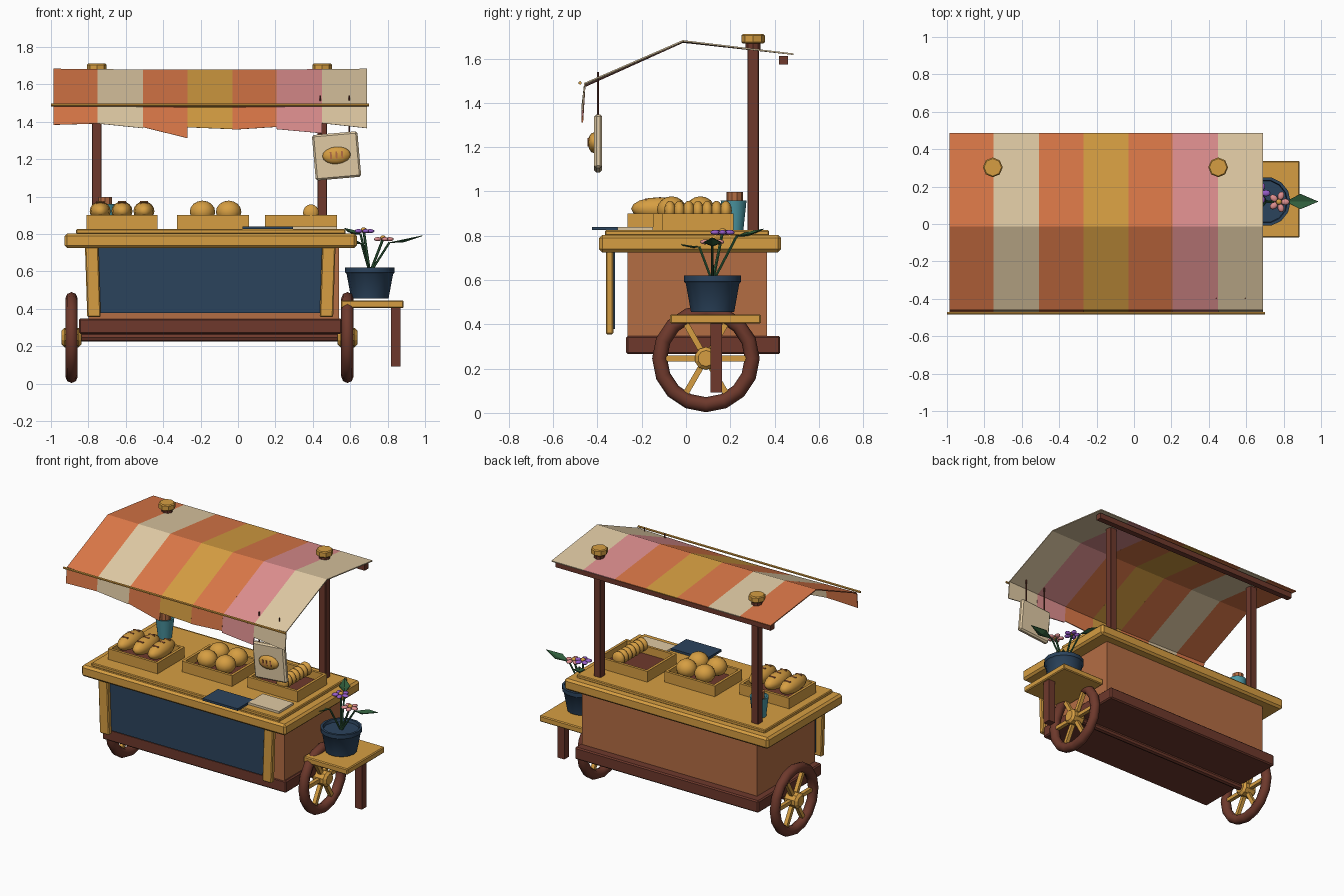
import bpy, bmesh, math
from mathutils import Vector, Matrix, Euler

if "Cube" in bpy.data.objects:
    bpy.data.objects.remove(bpy.data.objects["Cube"])


def material(name, rgb):
    lin = [((c / 255 + 0.055) / 1.055) ** 2.4 for c in rgb]
    m = bpy.data.materials.new(name)
    m.diffuse_color = (*lin, 1)
    m.use_nodes = True
    m.node_tree.nodes["Principled BSDF"].inputs["Base Color"].default_value = m.diffuse_color
    return m


BROWN = material("dark_brown", (110, 57, 44))
TAN = material("golden_tan", (214, 158, 66))
SIENNA = material("sienna", (180, 109, 68))
BLUE = material("navy_blue", (43, 67, 92))
ORANGE = material("orange", (219, 120, 72))
CREAM = material("cream", (224, 202, 164))
PINK = material("pink", (222, 143, 143))
TEAL = material("teal", (76, 152, 164))
GREEN = material("leaf_green", (48, 94, 60))
PURPLE = material("purple", (150, 92, 200))


def finish(name, bm, mats, smooth=False):
    me = bpy.data.meshes.new(name)
    bmesh.ops.recalc_face_normals(bm, faces=bm.faces)
    bm.to_mesh(me)
    bm.free()
    for m in (mats if isinstance(mats, list) else [mats]):
        me.materials.append(m)
    ob = bpy.data.objects.new(name, me)
    bpy.context.collection.objects.link(ob)
    if smooth:
        for p in me.polygons:
            p.use_smooth = True
    return ob


def add_box(bm, a, b):
    c, s = (Vector(a) + Vector(b)) / 2, Vector(b) - Vector(a)
    return bmesh.ops.create_cube(bm, size=1, matrix=Matrix.LocRotScale(c, None, s))["verts"]


def box(name, a, b, mat, bevel=0.0):
    bm = bmesh.new()
    add_box(bm, a, b)
    if bevel:
        bmesh.ops.bevel(bm, geom=bm.edges[:], offset=bevel, segments=1, affect='EDGES')
    return finish(name, bm, mat)


def rod(name, p, q, r, mat, sides=8, r2=None, bevel=0.0):
    p, q = Vector(p), Vector(q)
    bm = bmesh.new()
    rot = (q - p).to_track_quat('Z', 'Y')
    bmesh.ops.create_cone(bm, cap_ends=True, segments=sides, radius1=r,
                          radius2=r if r2 is None else r2, depth=(q - p).length,
                          matrix=Matrix.LocRotScale((p + q) / 2, rot, None))
    if bevel:
        caps = {e for f in bm.faces if len(f.verts) == sides for e in f.edges}
        bmesh.ops.bevel(bm, geom=list(caps), offset=bevel, segments=1, affect='EDGES')
    return finish(name, bm, mat)


def blob(name, c, s, mat, u=12, v=8, rot=(0, 0, 0)):
    bm = bmesh.new()
    bmesh.ops.create_uvsphere(bm, u_segments=u, v_segments=v, radius=1,
                              matrix=Matrix.LocRotScale(Vector(c), Euler(rot), Vector(s)))
    return finish(name, bm, mat, True)


def lathe(name, profile, c, mat, sides=14):
    bm = bmesh.new()
    vs = [bm.verts.new((c[0] + r, c[1], c[2] + z)) for r, z in profile]
    es = [bm.edges.new(e) for e in zip(vs, vs[1:])]
    bmesh.ops.spin(bm, geom=vs + es, cent=c, axis=(0, 0, 1), angle=math.tau, steps=sides)
    bmesh.ops.remove_doubles(bm, verts=bm.verts, dist=1e-4)
    ob = finish(name, bm, mat, True)
    ob.data.set_sharp_from_angle(angle=math.radians(40))
    return ob


# Wheels: rim, spokes, hub and axle
WY, WZ = 0.09, 0.246
for side, x in (("left", -0.89), ("right", 0.585)):
    bm = bmesh.new()
    n, k = 16, 8
    ring = [[bm.verts.new((x + 0.033 * math.sin(j * math.tau / k),
                           WY + (0.209 + 0.034 * math.cos(j * math.tau / k)) * math.cos(i * math.tau / n),
                           WZ + (0.209 + 0.034 * math.cos(j * math.tau / k)) * math.sin(i * math.tau / n)))
             for j in range(k)] for i in range(n)]
    for i in range(n):
        for j in range(k):
            a, b = ring[i], ring[(i + 1) % n]
            bm.faces.new((a[j], b[j], b[(j + 1) % k], a[(j + 1) % k]))
    finish(side + "_wheel_rim", bm, BROWN, True)
    bm = bmesh.new()
    for i in range(3):
        vs = add_box(bm, (x - 0.013, WY - 0.19, WZ - 0.013), (x + 0.013, WY + 0.19, WZ + 0.013))
        bmesh.ops.rotate(bm, verts=vs, cent=(x, WY, WZ), matrix=Matrix.Rotation(i * math.pi / 3, 3, 'X'))
    finish(side + "_wheel_spokes", bm, TAN)
    rod(side + "_wheel_hub", (x - 0.053, WY, WZ), (x + 0.053, WY, WZ), 0.052, TAN, 10, bevel=0.015)
rod("axle", (-0.86, WY, WZ), (0.56, WY, WZ), 0.022, BROWN)

# Chassis and body
box("chassis", (-0.85, -0.27, 0.265), (0.555, 0.425, 0.348), BROWN, 0.008)
box("body", (-0.80, -0.265, 0.34), (0.54, 0.365, 0.73), SIENNA)
box("counter", (-0.927, -0.392, 0.725), (0.635, 0.43, 0.803), TAN, 0.014)
box("counter_top", (-0.866, -0.366, 0.80), (0.575, 0.375, 0.825), TAN, 0.005)
box("front_panel", (-0.765, -0.332, 0.378), (0.475, -0.32, 0.73), BLUE)
for side, x, lean in (("left", -0.782, 0.012), ("right", 0.485, -0.012)):
    ob = box(side + "_front_slat", (x - 0.036, -0.362, 0.355), (x + 0.036, -0.328, 0.73), TAN, 0.006)
    for v in ob.data.vertices:
        if v.co.z < 0.5:
            v.co.x += lean

# Posts with caps, and rear beam
for side, x in (("left", -0.755), ("right", 0.45)):
    box(side + "_post", (x - 0.026, 0.277, 0.82), (x + 0.026, 0.329, 1.68), BROWN, 0.003)
    rod(side + "_post_cap", (x, 0.303, 1.668), (x, 0.303, 1.71), 0.053, TAN, 8, bevel=0.006)
    rod(side + "_post_collar", (x, 0.303, 1.64), (x, 0.303, 1.67), 0.034, BROWN, 8)
box("rear_beam", (-0.97, 0.42, 1.573), (0.675, 0.46, 1.612), BROWN)

# Striped awning with uneven valance
EDGES = [-0.987, -0.75, -0.507, -0.27, -0.03, 0.207, 0.448, 0.69]
DROP = [(1.383, 1.39), (1.39, 1.365), (1.37, 1.312), (1.37, 1.36), (1.357, 1.372), (1.36, 1.338), (1.392, 1.365)]
STRIPE = [0, 1, 0, 2, 0, 3, 1]
bm = bmesh.new()
for i, (drops, col) in enumerate(zip(DROP, STRIPE)):
    cols = []
    for x, d in zip(EDGES[i:i + 2], drops):
        sag = 0.014 * math.sin(math.pi * (x + 0.987) / 1.677)
        cols.append([bm.verts.new(p) for p in ((x, 0.485, 1.62), (x, -0.014, 1.68 - sag * 0.4),
                                               (x, -0.457, 1.488 - sag), (x, -0.468, d))])
    for j in range(3):
        f = bm.faces.new((cols[0][j], cols[1][j], cols[1][j + 1], cols[0][j + 1]))
        f.material_index = col
awning = finish("awning", bm, [ORANGE, CREAM, TAN, PINK])
mod = awning.modifiers.new("thickness", 'SOLIDIFY')
mod.thickness, mod.offset = 0.007, 0
rod("awning_rod", (-1.0, -0.478, 1.49), (0.70, -0.478, 1.49), 0.008, TAN, 6)

# Hanging sign with bread emblem
SC = Vector((0.527, -0.397, 1.217))
parts = [box("sign_board", SC - Vector((0.122, 0.018, 0.122)), SC + Vector((0.122, 0.018, 0.122)), CREAM, 0.01),
         blob("sign_bread", SC + Vector((0, -0.02, 0.003)), (0.076, 0.026, 0.046), TAN)]
for k in (-1, 0, 1):
    c = SC + Vector((k * 0.03, -0.044 + abs(k) * 0.004, 0.005))
    ob = box("sign_bread_score", c - Vector((0.005, 0.004, 0.018)), c + Vector((0.005, 0.004, 0.018)), SIENNA)
    parts.append(ob)
tilt = Matrix.Translation(SC) @ Matrix.Rotation(math.radians(-5), 4, 'Y') @ Matrix.Translation(-SC)
for ob in parts:
    ob.data.transform(tilt)
for x in (0.44, 0.595):
    rod("sign_cord", (x, -0.397, 1.33), (x, -0.397, 1.54), 0.004, BROWN, 6)


# Bread trays: dark floor and four walls
def tray(name, x0, x1, y0, y1):
    t, z0, z1 = 0.018, 0.826, 0.9
    box(name + "_floor", (x0 + t, y0 + t, z0), (x1 - t, y1 - t, z0 + 0.02), BROWN)
    bm = bmesh.new()
    for a, b in (((x0, y0), (x1, y0 + t)), ((x0, y1 - t), (x1, y1)),
                 ((x0, y0 + t), (x0 + t, y1 - t)), ((x1 - t, y0 + t), (x1, y1 - t))):
        add_box(bm, (*a, z0), (*b, z1))
    finish(name, bm, TAN)


tray("left_tray", -0.81, -0.43, -0.265, 0.03)
tray("middle_tray", -0.325, 0.06, -0.15, 0.15)
tray("right_tray", 0.145, 0.53, -0.105, 0.215)
for x in (-0.737, -0.62, -0.503):
    blob("long_loaf", (x, -0.118, 0.922), (0.056, 0.13, 0.052), TAN)
    for y in (-0.18, -0.118, -0.056):
        z = 0.922 + 0.052 * math.sqrt(1 - ((y + 0.118) / 0.13) ** 2)
        box("loaf_score", (x - 0.022, y - 0.005, z - 0.01), (x + 0.022, y + 0.005, z + 0.001), SIENNA)
for x in (-0.19, -0.05):
    for y in (-0.065, 0.065):
        blob("round_bun", (x, y, 0.918), (0.068, 0.066, 0.06), TAN)
for i in range(7):
    blob("bread_slice", (0.39, -0.072 + i * 0.042, 0.912), (0.045, 0.027, 0.046), TAN, 10, 8)

# Booklets and cup on the counter
box("blue_booklet", (0.025, -0.425, 0.825), (0.295, -0.255, 0.84), BLUE)
box("cream_booklet", (0.295, -0.31, 0.825), (0.53, -0.15, 0.84), CREAM)
lathe("cup", [(0, 0), (0.045, 0), (0.06, 0.135), (0.05, 0.135), (0.047, 0.115), (0, 0.115)], (-0.71, 0.215, 0.825), TEAL)
rod("cup_stopper", (-0.71, 0.22, 0.94), (-0.71, 0.22, 0.998), 0.037, SIENNA, 10)

# Side shelf with leg and flower pot
box("side_shelf", (0.55, -0.072, 0.403), (0.886, 0.338, 0.445), TAN, 0.006)
box("shelf_leg", (0.817, 0.11, 0.092), (0.87, 0.163, 0.41), BROWN)
PC = (0.705, 0.12, 0.445)
lathe("flower_pot", [(0, 0.01), (0.1, 0.01), (0.124, 0.14), (0.132, 0.148), (0.132, 0.175),
                     (0.116, 0.175), (0.112, 0.155), (0, 0.155)], PC, BLUE)


# Leaves: folded blades on thin stems; flowers: petals round a centre
def leaf(base, tip, width):
    base, tip = Vector(base), Vector(tip)
    mid = base.lerp(tip, 0.45)
    side = (tip - base).cross(Vector((0, 0, 1))).normalized() * width
    bm = bmesh.new()
    b, t, m, l, r = [bm.verts.new(p) for p in (base, tip, mid - Vector((0, 0, 0.012)), mid + side, mid - side)]
    for f in ((b, m, l), (m, t, l), (b, r, m), (r, t, m)):
        bm.faces.new(f)
    mod = finish("leaf", bm, GREEN).modifiers.new("thickness", 'SOLIDIFY')
    mod.thickness = 0.004
    rod("leaf_stem", (0.705, 0.12, 0.59), base, 0.006, GREEN, 6)


leaf((0.81, 0.12, 0.755), (0.985, 0.12, 0.792), 0.04)
leaf((0.66, 0.06, 0.75), (0.56, -0.06, 0.775), 0.035)
leaf((0.655, 0.23, 0.80), (0.57, 0.35, 0.832), 0.035)
for c, mat in (((0.672, 0.165, 0.815), PURPLE), ((0.775, 0.118, 0.772), PINK)):
    rod("flower_stem", (0.705, 0.12, 0.59), c, 0.007, GREEN, 6)
    blob("flower_centre", (c[0], c[1], c[2] + 0.006), (0.016, 0.016, 0.014), TAN, 8, 6)
    for i in range(5):
        a = i * math.tau / 5
        blob("petal", (c[0] + 0.034 * math.cos(a), c[1] + 0.034 * math.sin(a), c[2]),
             (0.024, 0.018, 0.011), mat, 8, 6, (0, 0, a))
